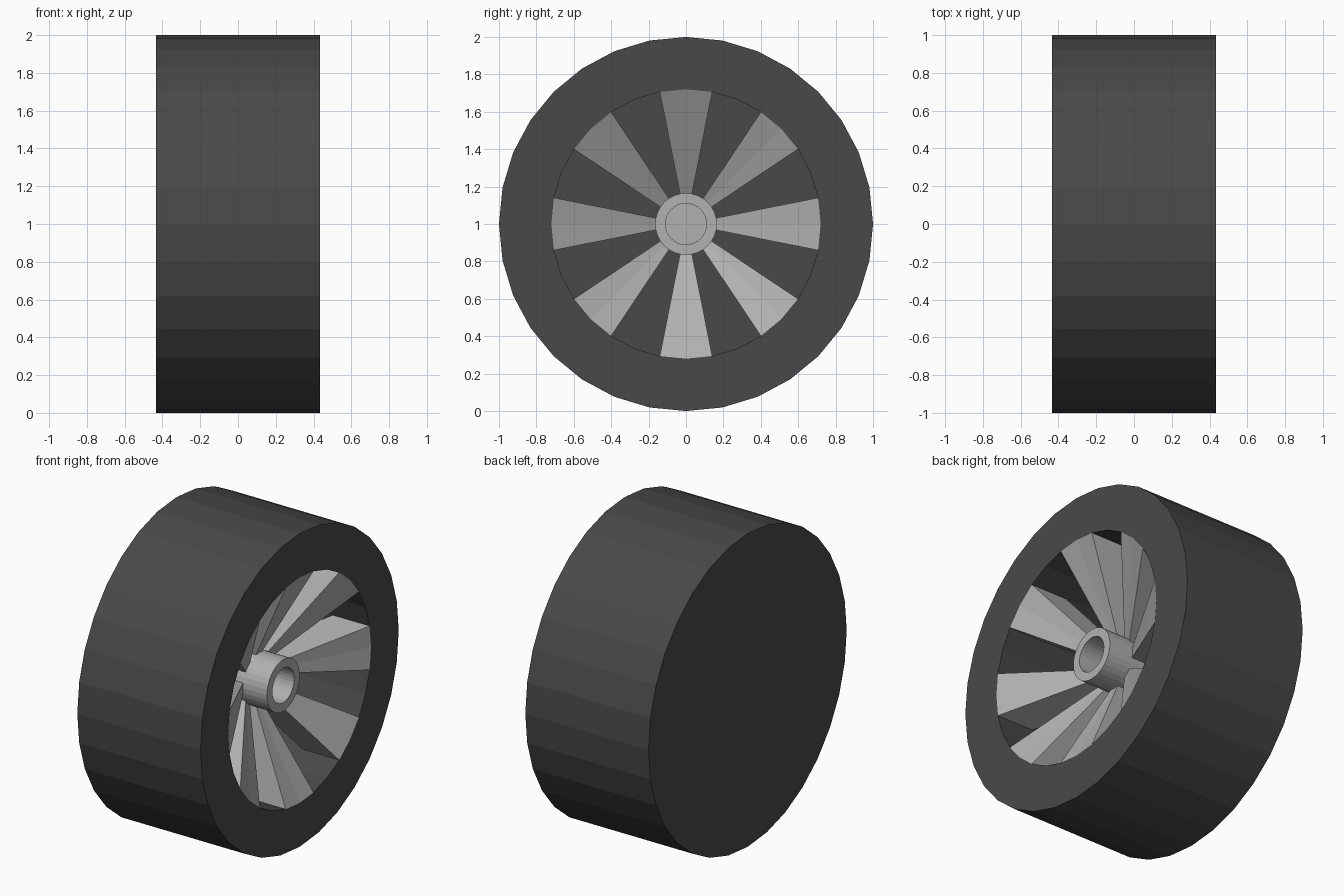
import bpy, bmesh
from math import sin, cos, pi

cube = bpy.data.objects.get("Cube")
if cube:
    bpy.data.objects.remove(cube)

SIDES = 32
STEP = 2 * pi / SIDES
HALF = 0.435          # half the tyre width
RIM, HUB = 0.72, 0.165


def material(name, value):
    m = bpy.data.materials.new(name)
    m.use_nodes = True
    colour = (value, value, value, 1)
    m.diffuse_color = colour
    m.node_tree.nodes["Principled BSDF"].inputs["Base Color"].default_value = colour
    return m


rubber = material("dark_rubber", 0.066)
metal = material("grey_metal", 0.44)


def point(bm, x, r, a):
    return bm.verts.new((x, r * cos(a), 1 + r * sin(a)))


def finish(name, bm, mat):
    mesh = bpy.data.meshes.new(name)
    bm.to_mesh(mesh)
    bm.free()
    mesh.materials.append(mat)
    ob = bpy.data.objects.new(name, mesh)
    bpy.context.collection.objects.link(ob)
    return ob


def lathe(name, profile, mat, cap_first=False, cap_last=False):
    """Turn (x, radius) points around the axle; the outside lies left of the path."""
    bm = bmesh.new()
    rings = [[point(bm, x, r, i * STEP) for i in range(SIDES)] for x, r in profile]
    for a, b in zip(rings, rings[1:]):
        for i in range(SIDES):
            j = (i + 1) % SIDES
            bm.faces.new((a[i], b[i], b[j], a[j]))
    if cap_first:
        bm.faces.new(rings[0][::-1])
    if cap_last:
        bm.faces.new(rings[-1])
    bm.normal_update()
    return finish(name, bm, mat)


# Tyre: closed at the back, open at the front with an inner wall
lathe("tyre", [(-HALF, 1), (HALF, 1), (HALF, RIM), (-HALF, RIM)], rubber, cap_first=True)

# Hub: tube with a blind hole
lathe("hub", [(-0.12, HUB), (0.32, HUB), (0.32, 0.11), (0.06, 0.11)], metal,
      cap_first=True, cap_last=True)

# Spokes: eight wedges that slope back towards the hub
DEPTH = 0.26
bm = bmesh.new()
for k in range(8):
    grid = {}
    for s in (-1, 0, 1):
        a = k * pi / 4 + s * STEP
        for end, x, r in (("rim", HALF, RIM), ("hub", 0.15, HUB)):
            grid[s, end, 0] = point(bm, x, r, a)
            grid[s, end, 1] = point(bm, x - DEPTH, r, a)
    for s in (-1, 0):
        for back in (0, 1):
            bm.faces.new((grid[s, "hub", back], grid[s, "rim", back],
                          grid[s + 1, "rim", back], grid[s + 1, "hub", back]))
        for end in ("rim", "hub"):
            bm.faces.new((grid[s, end, 0], grid[s + 1, end, 0],
                          grid[s + 1, end, 1], grid[s, end, 1]))
    for s in (-1, 1):
        bm.faces.new((grid[s, "hub", 0], grid[s, "rim", 0],
                      grid[s, "rim", 1], grid[s, "hub", 1]))
bmesh.ops.recalc_face_normals(bm, faces=bm.faces)
finish("spokes", bm, metal)
